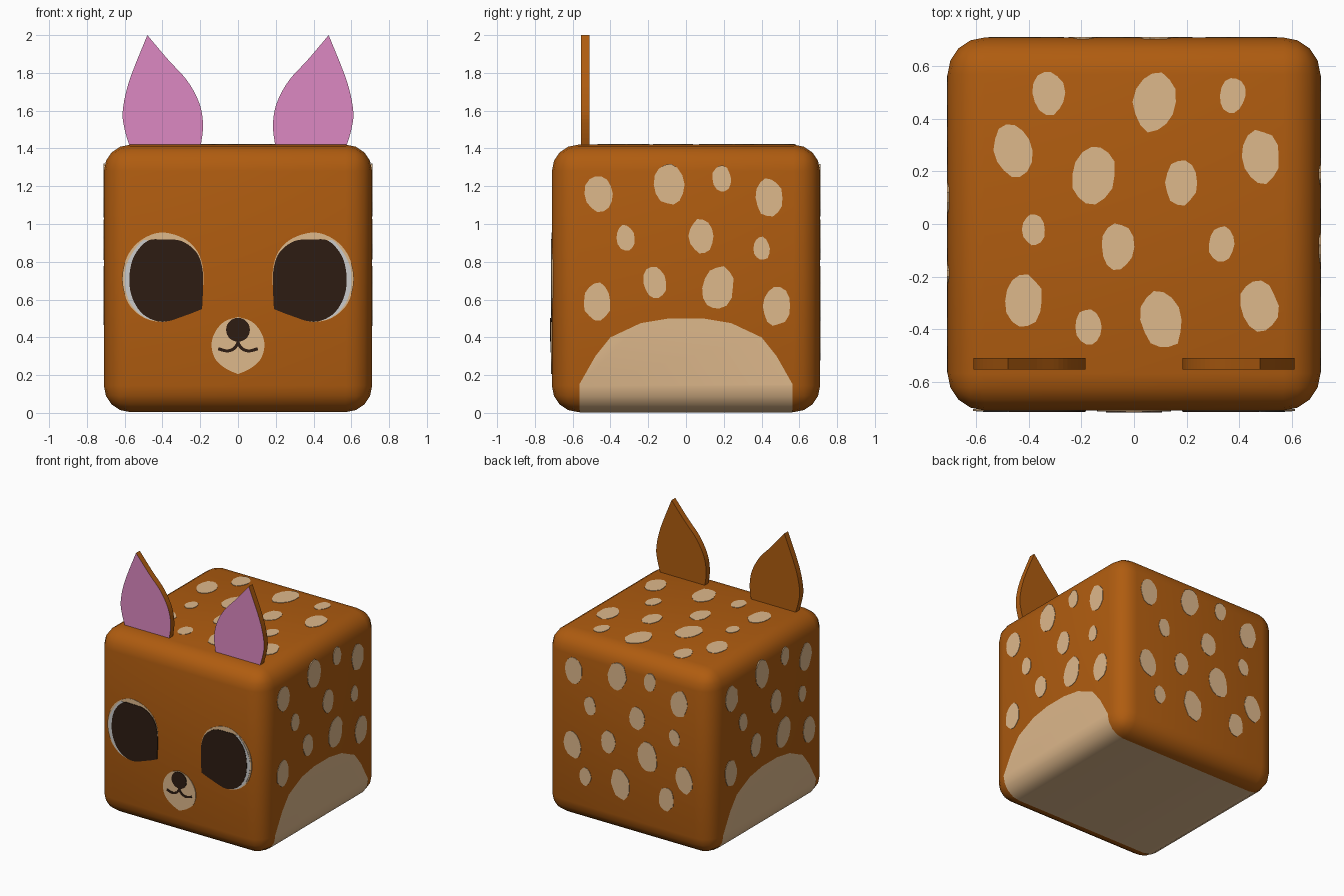
import bpy, bmesh, math, random
from mathutils import Vector

if "Cube" in bpy.data.objects:
    bpy.data.objects.remove(bpy.data.objects["Cube"])

random.seed(4)
H, C = 0.71, 0.712          # half width and height of the body centre


def material(name, rgb):
    m = bpy.data.materials.new(name)
    m.diffuse_color = (*rgb, 1)
    m.use_nodes = True
    m.node_tree.nodes["Principled BSDF"].inputs["Base Color"].default_value = m.diffuse_color
    return m


BROWN = material("brown", (0.43, 0.107, 0.005))
CREAM = material("cream", (0.73, 0.48, 0.26))
PINK = material("pink", (0.72, 0.25, 0.54))
DARK = material("dark", (0.027, 0.012, 0.006))

# Body faces as (origin, right, up, outward)
Z = Vector((0, 0, 1))


def side(x, y):
    n = Vector((x, y, 0))
    return n * H, Z.cross(n), Z, n


FRONT, RIGHT, BACK, LEFT = side(0, -1), side(1, 0), side(0, 1), side(-1, 0)
TOP = (Z * 1.42, Vector((1, 0, 0)), Vector((0, 1, 0)), Z)


def finish(name, bm, mats):
    bmesh.ops.recalc_face_normals(bm, faces=bm.faces[:])
    me = bpy.data.meshes.new(name)
    bm.to_mesh(me)
    bm.free()
    ob = bpy.data.objects.new(name, me)
    bpy.context.collection.objects.link(ob)
    for m in mats:
        me.materials.append(m)
    return ob


def plates(name, outlines, frame, lo, hi, mats):
    """Flat plates on a body face, from depth lo to hi along its normal."""
    o, u, v, n = frame
    bm = bmesh.new()
    for pts in outlines:
        rings = [[bm.verts.new(o + u * a + v * b + n * d) for a, b in pts] for d in (lo, hi)]
        bm.faces.new(rings[0])
        front = bm.faces.new(rings[1])
        front.material_index = len(mats) - 1 if mats else 0
        for i in range(len(pts)):
            j = (i + 1) % len(pts)
            bm.faces.new((rings[0][i], rings[0][j], rings[1][j], rings[1][i]))
    return finish(name, bm, mats)


def spline(pts, steps=5):
    """Smooth open curve through the points."""
    p = [Vector(q) for q in [pts[0], *pts, pts[-1]]]
    out = []
    for i in range(1, len(p) - 2):
        for s in range(steps):
            t = s / steps
            a, b, c, d = p[i - 1:i + 3]
            out.append(0.5 * (2 * b + (c - a) * t + (2 * a - 5 * b + 4 * c - d) * t * t
                              + (3 * b - a - 3 * c + d) * t ** 3))
    return out + [p[-1]]


def mirror(pts):
    return [(-a, b) for a, b in pts]


# Rounded cube body
bm = bmesh.new()
bmesh.ops.create_cube(bm, size=1)
bmesh.ops.scale(bm, vec=(2 * H, 2 * H, 1.416), verts=bm.verts)
bmesh.ops.translate(bm, vec=(0, 0, C), verts=bm.verts)
bmesh.ops.bevel(bm, geom=bm.edges[:], offset=0.14, segments=4, profile=0.5, affect='EDGES')
shell = bm.copy()
body = finish("body", bm, [BROWN])

# Belly patch: body skin trimmed to an arch that wraps under both sides
for v in shell.verts:
    v.co = (v.co - Z * C) * 1.004 + Z * C
half = [(0.565, -0.1), (0.565, 0.15), (0.48, 0.30), (0.40, 0.40), (0.24, 0.475), (0.09, 0.50)]
arch = half + mirror(half)[::-1]
for (y0, z0), (y1, z1) in zip(arch, arch[1:]):
    bmesh.ops.bisect_plane(shell, geom=shell.verts[:] + shell.edges[:] + shell.faces[:],
                           plane_co=(0, y0, z0), plane_no=(0, z1 - z0, y0 - y1), clear_outer=True)
belly = finish("belly_patch", shell, [CREAM])

for ob in (body, belly):
    bpy.ops.object.select_all(action='DESELECT')
    ob.select_set(True)
    bpy.context.view_layer.objects.active = ob
    bpy.ops.object.shade_smooth_by_angle(angle=math.radians(40))


# Spots: (centre, radii) per face
def blob(x, y, rx, ry):
    k = [random.uniform(0.93, 1.04) for _ in range(14)]
    lean = random.uniform(-0.15, 0.15)
    return [(x + rx * r * (math.cos(t) + lean * math.sin(t)), y + ry * r * math.sin(t))
            for r, t in ((k[i], math.tau * i / 14) for i in range(14))]


side_spots = [(-.46, 1.16, .076, .10), (-.09, 1.21, .08, .11), (.19, 1.24, .05, .07),
              (.44, 1.14, .073, .105), (-.32, .925, .05, .07), (.08, .935, .065, .09),
              (.40, .87, .045, .063), (-.47, .59, .073, .103), (-.165, .69, .062, .088),
              (.17, .66, .083, .115), (.48, .565, .073, .103)]
back_spots = side_spots + [(-.36, .37, .05, .07), (-.06, .39, .08, .115), (.33, .38, .065, .09)]
top_spots = [(-.325, .5, .063, .085), (.08, .465, .083, .115), (.375, .49, .05, .07),
             (-.46, .28, .073, .103), (-.155, .187, .083, .115), (.18, .158, .063, .087),
             (.483, .255, .073, .103), (-.383, -.022, .043, .062), (-.063, -.088, .063, .09),
             (.333, -.077, .05, .07), (-.42, -.293, .073, .102), (-.173, -.393, .05, .07),
             (.105, -.365, .08, .112), (.477, -.312, .073, .1)]
for name, spots, frame in (("right_spots", side_spots, RIGHT), ("left_spots", side_spots, LEFT),
                           ("back_spots", back_spots, BACK), ("top_spots", top_spots, TOP)):
    plates(name, [blob(*s) for s in spots], frame, -0.005, 0.003, [CREAM])

# Ears (pink front) and layered eyes, mirrored
ear = (spline([(.20, 1.40), (.185, 1.52), (.205, 1.64), (.27, 1.76), (.37, 1.87), (.48, 2.0)])
       + spline([(.48, 2.0), (.575, 1.76), (.61, 1.60), (.60, 1.50), (.57, 1.40)])[1:])
eye_rim = spline([(.19, .555), (.28, .52), (.39, .482), (.50, .505), (.58, .58), (.613, .70),
                  (.59, .82), (.52, .91), (.41, .955), (.29, .925), (.215, .855), (.185, .76),
                  (.185, .65)])
eye_white = spline([(.39, .484), (.49, .503), (.57, .58), (.602, .70), (.58, .81), (.50, .915),
                    (.44, .88)])
pupil = spline([(.19, .55), (.28, .515), (.40, .482), (.50, .52), (.56, .61), (.575, .72),
                (.55, .83), (.48, .91), (.40, .918), (.30, .91), (.22, .85), (.188, .76),
                (.185, .65)])
for tag, flip in (("right", lambda p: p), ("left", mirror)):
    plates(tag + "_ear", [flip(ear)], FRONT, -0.20, -0.155, [BROWN, PINK])
    plates(tag + "_eye_rim", [flip(eye_rim)], FRONT, -0.005, 0.002, [CREAM])
    plates(tag + "_eye_white", [flip(eye_white)], FRONT, -0.005, 0.004, [])
    plates(tag + "_pupil", [flip(pupil)], FRONT, -0.005, 0.006, [DARK])

# Muzzle, nose and mouth
cheek = spline([(0, .508), (.07, .485), (.12, .43), (.14, .36), (.12, .285), (.065, .235), (0, .205)])
plates("muzzle", [cheek + mirror(cheek)[-2:0:-1]], FRONT, -0.005, 0.004, [CREAM])
plates("nose", [[(.063 * math.cos(math.tau * i / 28), .44 + .063 * math.sin(math.tau * i / 28))
                 for i in range(28)]], FRONT, -0.005, 0.009, [DARK])
line = spline([(0, .39), (.003, .365), (.025, .338), (.06, .328), (.105, .34)], 4)
smile = []
for i, p in enumerate(line):
    d = (line[min(i + 1, len(line) - 1)] - line[max(i - 1, 0)]).normalized() * 0.008
    smile.append((p + Vector((-d.y, d.x)), p - Vector((-d.y, d.x))))
ribbon = [a for a, _ in smile] + [b for _, b in smile[::-1]]
plates("mouth", [ribbon, mirror(ribbon)], FRONT, -0.005, 0.008, [DARK])
